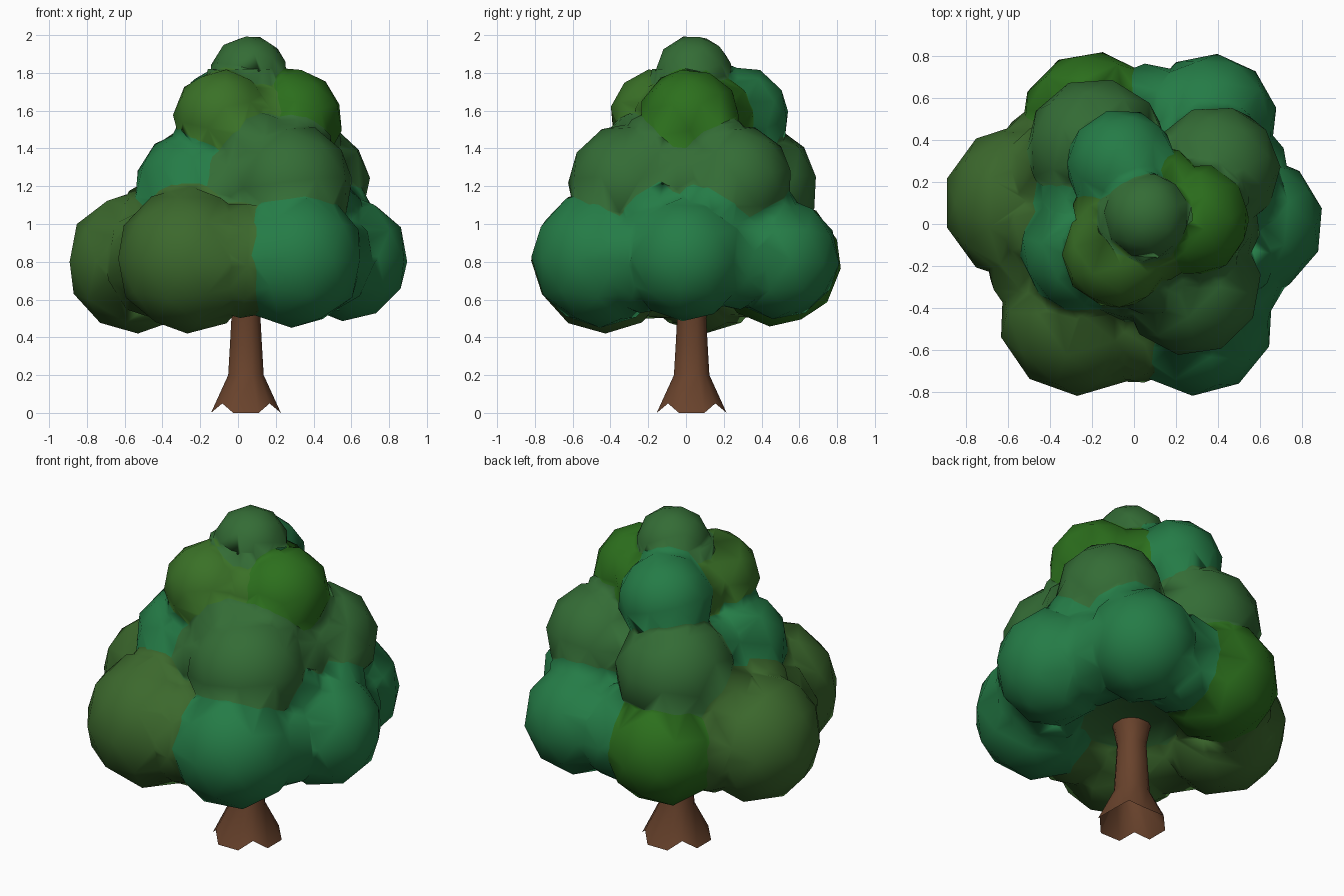
import bpy, bmesh, math

if "Cube" in bpy.data.objects:
    bpy.data.objects.remove(bpy.data.objects["Cube"])


def material(name, rgb):
    m = bpy.data.materials.new(name)
    m.diffuse_color = (*rgb, 1)
    m.use_nodes = True
    m.node_tree.nodes["Principled BSDF"].inputs["Base Color"].default_value = m.diffuse_color
    return m


greens = [
    material("olive_green", (0.045, 0.14, 0.026)),
    material("mid_green", (0.034, 0.15, 0.036)),
    material("blue_green", (0.018, 0.2, 0.062)),
    material("bright_green", (0.025, 0.16, 0.012)),
    material("leaf_green", (0.042, 0.165, 0.02)),
]
bark = material("bark", (0.14, 0.055, 0.025))

# Foliage clumps: x, y, z, radius, green index
clumps = [
    # lower tier
    (-0.53, 0.10, 0.80, 0.38, 0),
    (-0.26, -0.43, 0.81, 0.39, 0),
    (0.30, -0.45, 0.82, 0.37, 2),
    (0.57, 0.00, 0.82, 0.335, 2),
    (0.36, 0.49, 0.82, 0.325, 2),
    (-0.20, 0.48, 0.80, 0.345, 3),
    # middle tier
    (0.27, -0.29, 1.20, 0.34, 1),
    (-0.24, -0.12, 1.19, 0.31, 2),
    (-0.18, 0.36, 1.20, 0.34, 1),
    (0.39, 0.26, 1.22, 0.31, 1),
    # upper tier
    (-0.08, -0.14, 1.56, 0.265, 4),
    (0.28, 0.02, 1.55, 0.275, 3),
    (-0.06, 0.28, 1.57, 0.27, 2),
    # crown tip
    (0.06, 0.04, 1.79, 0.21, 1),
]

# Smaller fillers soften the valleys between neighbouring clumps
fillers = []
for i, a in enumerate(clumps):
    for b in clumps[i + 1:]:
        mean = (a[3] + b[3]) / 2
        if math.dist(a[:3], b[:3]) < 1.75 * mean:
            mid = [(p + q) / 2 for p, q in zip(a[:3], b[:3])]
            size = 0.84 if abs(a[2] - b[2]) < 0.1 else 0.77
            fillers.append((*mid, size * mean, a[4]))


def clump(i, x, y, z, r, g):
    bpy.ops.mesh.primitive_ico_sphere_add(
        subdivisions=2, radius=r, location=(x, y, z), rotation=(0.02 * i, 0.013 * i, 0.6 * i))
    ob = bpy.context.object
    for m in greens:
        ob.data.materials.append(m)
    for p in ob.data.polygons:
        p.material_index = g
    return ob


# Inner core fills the heart of the crown
bpy.ops.mesh.primitive_cone_add(vertices=10, radius1=0.48, radius2=0.21, depth=1.2,
                                location=(0.04, 0.03, 1.22))
foliage = bpy.context.object
foliage.name = "foliage"
for m in greens:
    foliage.data.materials.append(m)
for p in foliage.data.polygons:
    p.material_index = 1

# Merge the clumps into one skin
parts = [clump(i, *c) for i, c in enumerate(clumps + fillers)]
for ob in parts:
    mod = foliage.modifiers.new("merge", 'BOOLEAN')
    mod.operation = 'UNION'
    mod.solver = 'EXACT'
    mod.object = ob
bpy.context.view_layer.objects.active = foliage
bpy.ops.object.select_all(action='DESELECT')
foliage.select_set(True)
for mod in list(foliage.modifiers):
    bpy.ops.object.modifier_apply(modifier=mod.name)
for ob in parts:
    bpy.data.objects.remove(ob)
bm = bmesh.new()
bm.from_mesh(foliage.data)
bmesh.ops.remove_doubles(bm, verts=bm.verts, dist=0.02)
bmesh.ops.triangulate(bm, faces=bm.faces)
bm.to_mesh(foliage.data)
bm.free()
bpy.ops.object.shade_smooth()

# Trunk: open tube of 12 sides, the foot cut into four broad roots
cx, cy = 0.042, 0.03
bm = bmesh.new()
rings = []
for z, r in [(0, 0.197), (0.2, 0.1), (0.36, 0.09), (0.5, 0.082), (0.6, 0.1), (0.75, 0.15)]:
    ring = []
    for k in range(12):
        notch = z == 0 and k % 3 == 2
        a = math.radians(90 * (k // 3) + (-20, 20, 45)[k % 3])
        rr, zz = (0.177, 0.05) if notch else (r, z)
        ring.append(bm.verts.new((cx + rr * math.cos(a), cy + rr * math.sin(a), zz)))
    rings.append(ring)
for lo, hi in zip(rings, rings[1:]):
    for k in range(12):
        n = (k + 1) % 12
        bm.faces.new((lo[k], lo[n], hi[n], hi[k]))
mesh = bpy.data.meshes.new("trunk")
bm.to_mesh(mesh)
bm.free()
trunk = bpy.data.objects.new("trunk", mesh)
bpy.context.collection.objects.link(trunk)
mesh.materials.append(bark)
bpy.ops.object.select_all(action='DESELECT')
trunk.select_set(True)
bpy.context.view_layer.objects.active = trunk
bpy.ops.object.shade_smooth_by_angle(angle=math.radians(50))
